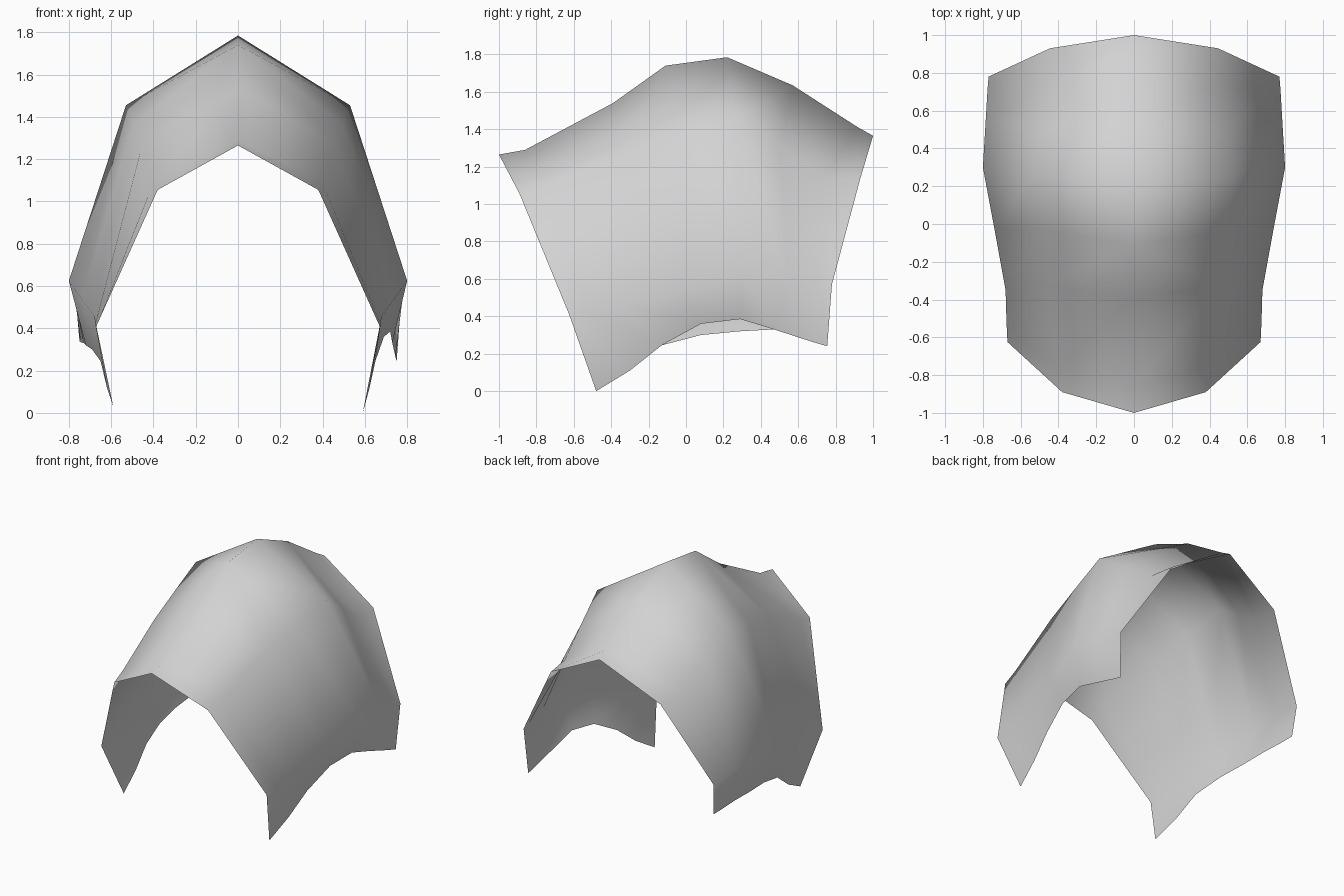
import bpy
import bmesh

if "Cube" in bpy.data.objects:
    bpy.data.objects.remove(bpy.data.objects["Cube"])

# Cross-section stations from front edge to back edge:
# ridge (y, z), shoulder (x, y, z), flank (x, y, z), hem (x, y, right z, left z)
STATIONS = [
    ((-1.00, 1.265), (.38, -.89, 1.055), (.67, -.625, .41), (.59, -.48, .00, .03)),
    ((-0.86, 1.29), (.40, -.76, 1.09), (.675, -.52, .42), (.62, -.30, .11, .12)),
    ((-0.39, 1.54), (.45, -.33, 1.28), (.68, -.35, .46), (.65, -.13, .245, .245)),
    ((-0.11, 1.74), (.49, -.03, 1.37), (.74, -.02, .54), (.69, .08, .36, .30)),
    ((0.22, 1.785), (.53, .27, 1.455), (.80, .30, .625), (.72, .29, .385, .32)),
    ((0.57, 1.635), (.50, .50, 1.30), (.785, .55, .60), (.73, .47, .33, .33)),
    ((0.92, 1.41), (.465, .74, 1.14), (.775, .72, .575), (.745, .67, .265, .335)),
    ((1.00, 1.365), (.445, .93, 1.13), (.77, .78, .57), (.75, .755, .24, .34)),
]
FAN_ROWS = (3, 5)  # stations whose ridge point fans out to the neighbouring shoulders

grey = bpy.data.materials.new("light_grey")
grey.diffuse_color = (.65, .65, .65, 1)
grey.use_nodes = True
grey.node_tree.nodes["Principled BSDF"].inputs["Base Color"].default_value = grey.diffuse_color

# Curved open shell, lofted through the stations from left hem to right hem
bm = bmesh.new()
rows = []
for ridge, shoulder, flank, hem in STATIONS:
    x, y, right_z, left_z = hem
    points = [(-x, y, left_z)]
    points += [(-p[0], p[1], p[2]) for p in (flank, shoulder)]
    points += [(0, *ridge), shoulder, flank, (x, y, right_z)]
    rows.append([bm.verts.new(p) for p in points])

for r, (front, back) in enumerate(zip(rows, rows[1:])):
    for i in range(len(front) - 1):
        quad = [front[i], back[i], back[i + 1], front[i + 1]]
        # Upper panels are split along creases leaving the fan ridge points
        if i in (2, 3) and (r in FAN_ROWS or r + 1 in FAN_ROWS):
            apex = (front if r in FAN_ROWS else back)[3]
            k = quad.index(apex)
            a, b, c, d = quad[k:] + quad[:k]
            bm.faces.new((a, b, c))
            bm.faces.new((a, c, d))
        else:
            bm.faces.new(quad)
bm.normal_update()
if sum(f.normal.z for f in bm.faces) < 0:
    bmesh.ops.reverse_faces(bm, faces=bm.faces[:])
for face in bm.faces:
    face.smooth = True

mesh = bpy.data.meshes.new("armour_shell")
bm.to_mesh(mesh)
bm.free()
mesh.materials.append(grey)
shell = bpy.data.objects.new("armour_shell", mesh)
bpy.context.collection.objects.link(shell)
